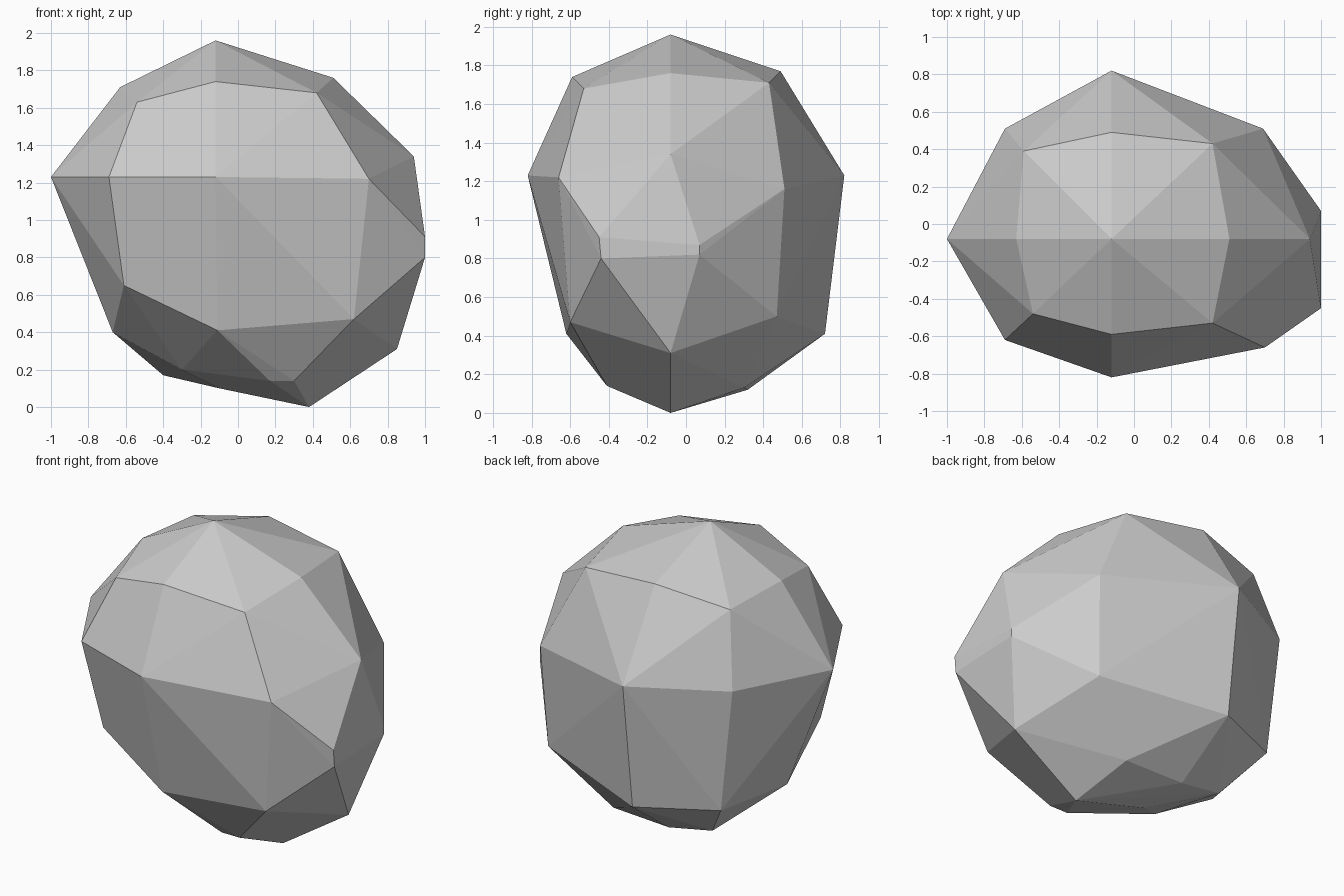
import bpy
import bmesh
from math import radians
from mathutils import Vector

# Remove the default cube if present
default_cube = bpy.data.objects.get("Cube")
if default_cube:
    bpy.data.objects.remove(default_cube, do_unlink=True)


def make_material(name, colour):
    material = bpy.data.materials.new(name)
    material.use_nodes = True
    material.diffuse_color = colour
    shader = material.node_tree.nodes["Principled BSDF"]
    shader.inputs["Base Color"].default_value = colour
    shader.inputs["Roughness"].default_value = 0.9
    return material


def chiselled_solid(name, corner_groups, material):
    """Wrap the corners (in hundredths of a unit) in a flat-faced convex shell."""
    mesh = bpy.data.meshes.new(name)
    bm = bmesh.new()
    for group in corner_groups.values():
        for corner in group:
            bm.verts.new(Vector(corner) / 100)
    hull = bmesh.ops.convex_hull(bm, input=bm.verts[:])
    loose = {v for v in hull["geom_interior"] + hull["geom_unused"]
             if isinstance(v, bmesh.types.BMVert)}
    bmesh.ops.delete(bm, geom=list(loose), context="VERTS")
    # Merge nearly coplanar triangles into whole facets
    bmesh.ops.dissolve_limit(bm, angle_limit=radians(3),
                             verts=bm.verts[:], edges=bm.edges[:])
    bmesh.ops.recalc_face_normals(bm, faces=bm.faces[:])
    for face in bm.faces:
        face.smooth = False
    bm.to_mesh(mesh)
    bm.free()
    mesh.materials.append(material)
    rock = bpy.data.objects.new(name, mesh)
    bpy.context.scene.collection.objects.link(rock)
    return rock


# Corners of the boulder, gathered by height and by chipped area
corners = {
    "crown": [(-12, -8, 196)],
    "shoulder": [
        (-54, -48, 163), (-12, -59, 174), (42, -53, 168), (51, -8, 176),
        (42, 43, 171), (-12, 49, 177), (-59, 39, 169), (-63, -8, 171),
    ],
    "waist": [
        (-69, -62, 123), (-12, -82, 123), (70, -66, 122), (94, -8, 134),
        (69, 51, 116), (-12, 82, 123), (-69, 51, 123), (-100, -8, 123),
    ],
    "side_chip": [(100, -45, 91), (100, -44, 80), (100, 7, 82), (100, 7, 87)],
    "skirt": [
        (-61, -51, 65), (-11, -62, 41), (62, -60, 47), (85, -8, 31),
        (66, 47, 50), (-12, 72, 41), (-60, 50, 43), (-67, -8, 40),
    ],
    "foot": [
        (38, -8, 0), (30, -41, 14), (17, -41, 14), (31, 30, 13),
        (-10, 32, 12), (-40, 30, 17), (-30, -17, 20), (-10, -2, 10),
    ],
}

stone_grey = make_material("stone_grey", (0.6, 0.6, 0.6, 1))
chiselled_solid("boulder", corners, stone_grey)
